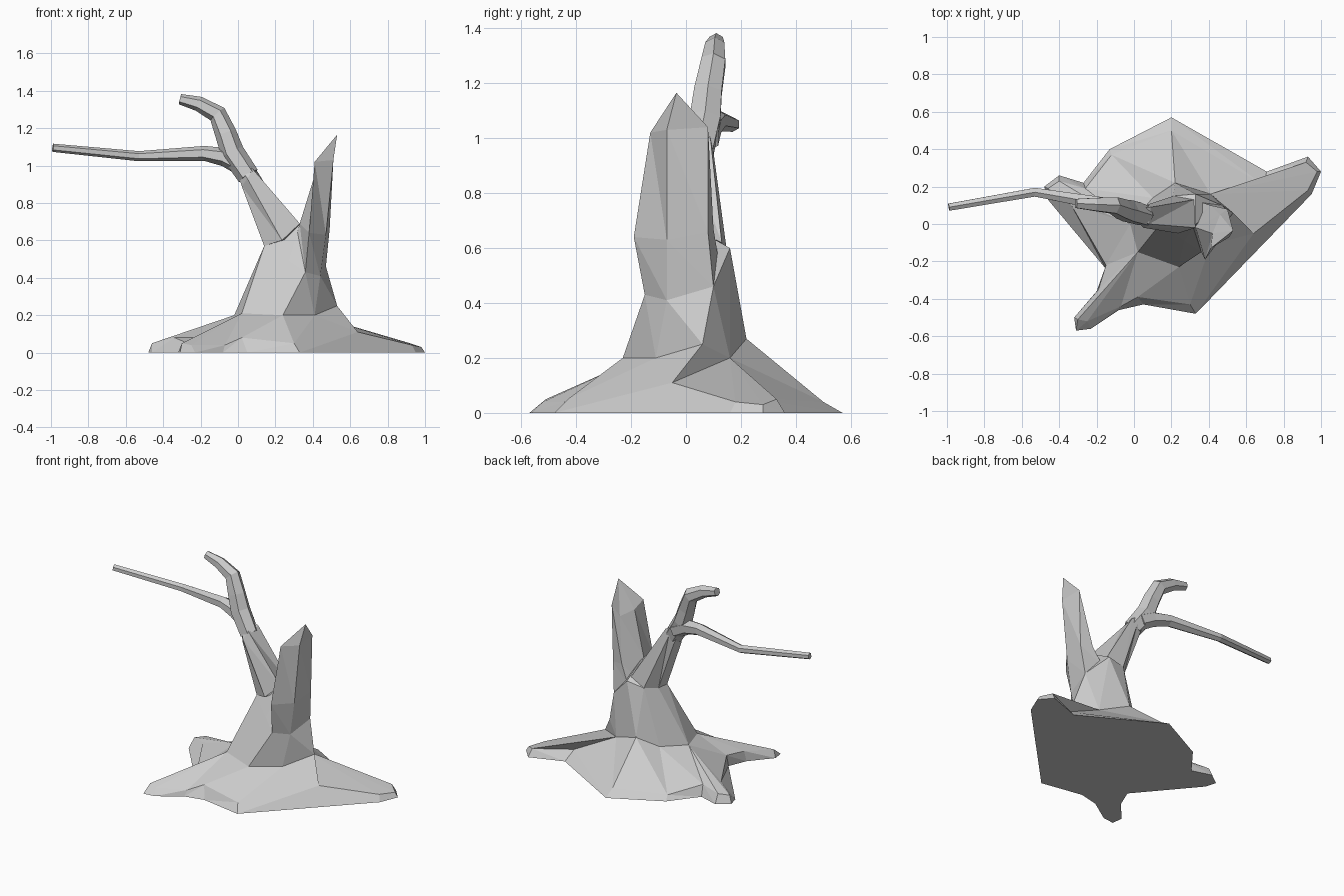
import bpy
import bmesh
from math import cos, sin, tau
from mathutils import Vector

start_cube = bpy.data.objects.get("Cube")
if start_cube:
    bpy.data.objects.remove(start_cube, do_unlink=True)

# One pale grey for the whole dead tree
grey = bpy.data.materials.new("pale_grey_wood")
grey.use_nodes = True
colour = (0.6, 0.6, 0.6, 1)
grey.diffuse_color = colour
grey.node_tree.nodes["Principled BSDF"].inputs["Base Color"].default_value = colour


def stitch(bm, lower, upper):
    """Triangulate between two loops: in pairs if they match, else by the shorter diagonal."""
    i = j = 0
    count_low = len(lower)
    count_up = len(upper)
    steps_up = count_up if count_up > 1 else 0
    while i < count_low or j < steps_up:
        low, up = lower[i % count_low], upper[j % count_up]
        next_low, next_up = lower[(i + 1) % count_low], upper[(j + 1) % count_up]
        if count_low == count_up:
            move_low = i <= j
        else:
            move_low = (next_low.co - up.co).length <= 1.2 * (next_up.co - low.co).length
        if j >= steps_up or (i < count_low and move_low):
            bm.faces.new((low, next_low, up))
            i += 1
        else:
            bm.faces.new((low, next_up, up))
            j += 1


def finish(bm, name):
    """Turn the mesh into a flat shaded object."""
    bmesh.ops.recalc_face_normals(bm, faces=bm.faces[:])
    mesh = bpy.data.meshes.new(name)
    bm.to_mesh(mesh)
    bm.free()
    mesh.materials.append(grey)
    part = bpy.data.objects.new(name, mesh)
    bpy.context.collection.objects.link(part)


def loft(name, *loops):
    """Closed solid through a stack of loops that ends in a single point."""
    bm = bmesh.new()
    rings = [[bm.verts.new(point) for point in loop] for loop in loops]
    for lower, upper in zip(rings, rings[1:]):
        stitch(bm, lower, upper)
    bm.faces.new(rings[0])
    finish(bm, name)


def limb(name, path, sides=6):
    """Tapering faceted tube along a path of (x, y, z, radius)."""
    bm = bmesh.new()
    centres = [Vector(step[:3]) for step in path]
    rings = []
    for k, centre in enumerate(centres):
        before = centres[max(k - 1, 0)]
        after = centres[min(k + 1, len(centres) - 1)]
        along = (after - before).normalized()
        across = along.cross(Vector((0, 1, 0))).normalized()
        depth = across.cross(along)
        angles = [tau * s / sides for s in range(sides)]
        rings.append([bm.verts.new(centre + path[k][3] * (across * cos(a) + depth * sin(a)))
                      for a in angles])
    for lower, upper in zip(rings, rings[1:]):
        for s in range(sides):
            t = (s + 1) % sides
            bm.faces.new((lower[s], lower[t], upper[t], upper[s]))
    bm.faces.new(rings[0])
    bm.faces.new(rings[-1])
    finish(bm, name)


# Ground outline of the spreading roots
outline = [(.33, -.48), (.95, .16), (1, .28), (.93, .36), (.71, .28), (.2, .57), (-.13, .4),
           (-.27, .22), (-.4, .26), (-.48, .2), (-.46, .13), (-.15, -.24), (-.2, -.36),
           (-.32, -.5), (-.31, -.57), (-.23, -.56), (-.08, -.46), (.05, -.43)]
ground = [(x, y, 0) for x, y in outline]

# Upper rim of the roots
rim = [(.64, -.05, .11), (.93, .18, .04), (.98, .28, .03), (.92, .33, .05), (.69, .21, .06),
       (.2, .5, .04), (-.12, .37, .03), (-.26, .19, .07), (-.4, .23, .06), (-.46, .19, .05),
       (-.34, .11, .08), (-.15, -.22, .08), (-.19, -.35, .07), (-.3, -.51, .05),
       (-.25, -.52, .04), (-.07, -.44, .04), (.02, -.39, .08), (.3, -.43, .05)]

# Trunk: flare above the roots, then the shoulder below the fork
flare = [(.53, .06, .25), (.41, .16, .2), (.22, .22, .27), (.1, .14, .21),
         (-.02, 0, .2), (.02, -.15, .21), (.24, -.23, .2), (.41, -.11, .2)]
shoulder = [(.47, .1, .46), (.33, .16, .6), (.21, .15, .58), (.15, .08, .57),
            (.14, 0, .57), (.27, -.09, .49), (.36, -.15, .43), (.44, -.07, .41)]
fork = [(.33, 0, .69)]
loft("trunk_and_roots", ground, rim, flare, shoulder, fork)

# Broken spike on the right of the fork
spike_foot = [(.47, .1, .46), (.35, .12, .55), (.27, -.02, .48), (.36, -.15, .43), (.44, -.07, .41)]
spike_waist = [(.49, .08, .66), (.41, .1, .67), (.33, -.02, .69), (.38, -.19, .64), (.47, -.07, .63)]
spike_break = [(.5, .08, 1.04), (.46, .05, .96), (.42, -.05, .98), (.41, -.13, 1.02), (.51, -.07, 1.03)]
spike_tip = [(.53, -.035, 1.165)]
loft("broken_spike", spike_foot, spike_waist, spike_break, spike_tip)

# Thick leaning limb rising from the fork
limb_foot = [(.33, -.02, .69), (.32, .13, .62), (.21, .15, .58),
             (.15, .08, .57), (.14, 0, .57), (.235, -.05, .6)]
limb_collar = [(.08, 0, .98), (.09, .09, .99), (.06, .1, .95),
               (.03, .09, .9), (.02, .02, .89), (.05, -.02, .93)]
limb_end = [(-.04, .075, 1.07)]
loft("leaning_limb", limb_foot, limb_collar, limb_end)

# Hooked stub continuing the limb
limb("hooked_stub", [(.055, .045, .945, .06), (-.03, .07, 1.07, .064), (-.065, .08, 1.17, .058),
                     (-.11, .1, 1.275, .05), (-.21, .105, 1.33, .04), (-.31, .11, 1.355, .028)])

# Long thin branch reaching sideways
limb("long_branch", [(.02, .07, 1, .055), (-.07, .085, 1.045, .05), (-.18, .11, 1.065, .04),
                     (-.53, .17, 1.05, .027), (-.99, .09, 1.095, .022)])
